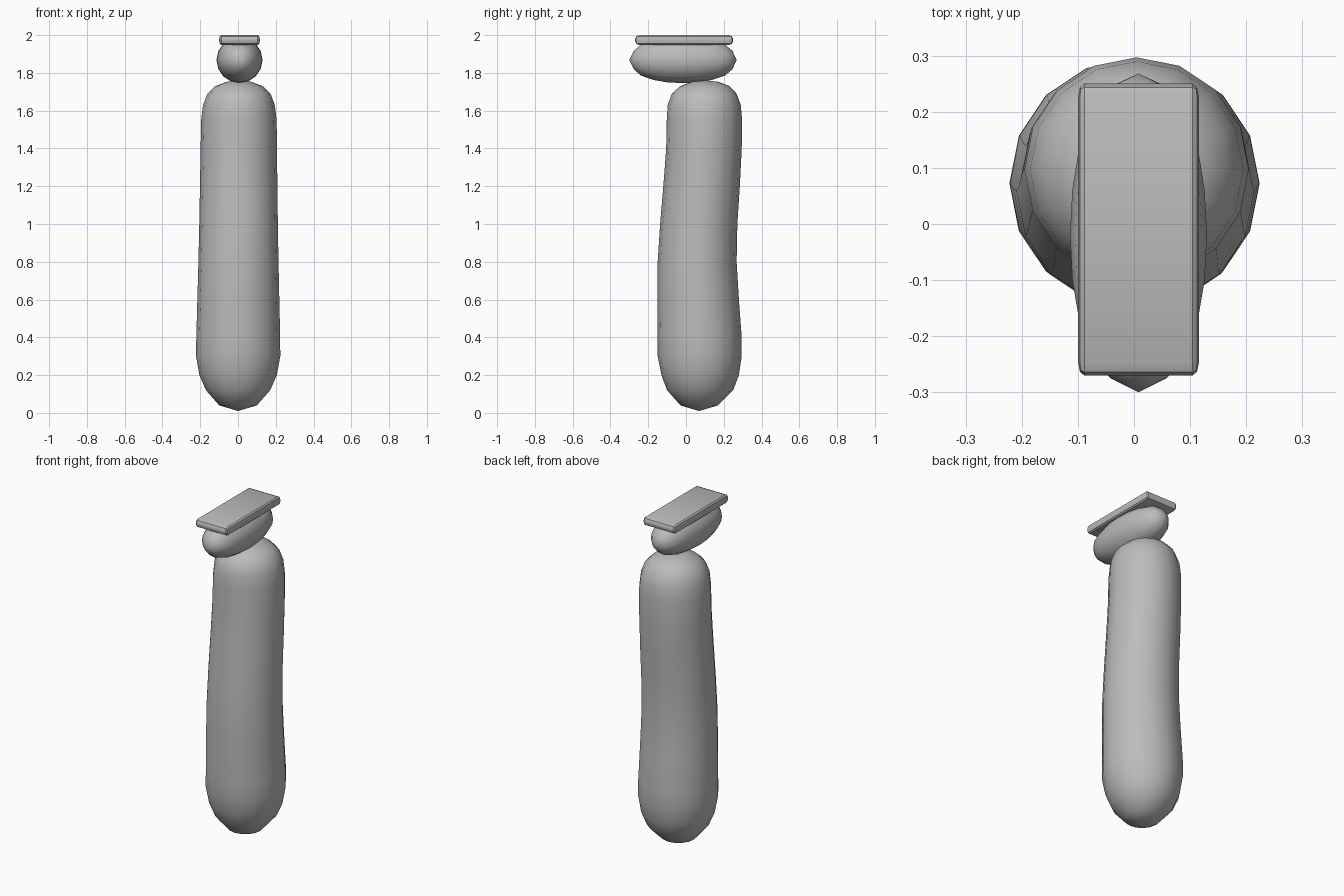
import bpy, bmesh, math

cube = bpy.data.objects.get("Cube")
if cube:
    bpy.data.objects.remove(cube, do_unlink=True)

grey = bpy.data.materials.new("plain grey")
grey.use_nodes = True
colour = (0.5, 0.5, 0.5, 1)
grey.diffuse_color = colour
grey.node_tree.nodes["Principled BSDF"].inputs["Base Color"].default_value = colour


def finish(name, bm, angle):
    bmesh.ops.recalc_face_normals(bm, faces=bm.faces)
    mesh = bpy.data.meshes.new(name)
    bm.to_mesh(mesh)
    bm.free()
    mesh.materials.append(grey)
    obj = bpy.data.objects.new(name, mesh)
    bpy.context.collection.objects.link(obj)
    bpy.ops.object.select_all(action="DESELECT")
    obj.select_set(True)
    bpy.context.view_layer.objects.active = obj
    bpy.ops.object.shade_smooth_by_angle(angle=math.radians(angle))


def loft(name, rings, place, start, end, sides=16):
    """Skin a stack of rings and close both ends to a point."""
    bm = bmesh.new()
    loops = [[bm.verts.new(place(ring, 2 * math.pi * i / sides))
              for i in range(sides)] for ring in rings]
    first, last = bm.verts.new(start), bm.verts.new(end)
    for i in range(sides):
        j = (i + 1) % sides
        bm.faces.new((first, loops[0][j], loops[0][i]))
        bm.faces.new((last, loops[-1][i], loops[-1][j]))
        for a, b in zip(loops, loops[1:]):
            bm.faces.new((a[i], a[j], b[j], b[i]))
    finish(name, bm, 60)


# Curved handle: height, front edge, back edge, half width
handle = [(0.04, -0.03, 0.17, 0.10), (0.12, -0.10, 0.25, 0.17),
          (0.20, -0.13, 0.28, 0.205), (0.30, -0.15, 0.295, 0.223),
          (0.40, -0.15, 0.295, 0.222), (0.60, -0.152, 0.28, 0.217),
          (0.80, -0.15, 0.268, 0.212), (1.00, -0.137, 0.272, 0.208),
          (1.20, -0.12, 0.285, 0.205), (1.40, -0.105, 0.295, 0.202),
          (1.55, -0.102, 0.297, 0.20), (1.63, -0.097, 0.29, 0.19),
          (1.69, -0.075, 0.268, 0.167), (1.73, -0.03, 0.23, 0.125),
          (1.753, 0.03, 0.17, 0.065)]
loft("handle", handle,
     lambda r, t: (0.003 * r[0] + r[3] * math.cos(t),
                   (r[1] + r[2]) / 2 + (r[2] - r[1]) / 2 * math.sin(t), r[0]),
     (0, 0.07, 0.01), (0.005, 0.1, 1.76))

# Rounded neck lying front to back: position and radius
neck = [(-0.275, 0.05), (-0.237, 0.083), (-0.17, 0.106), (-0.1, 0.118),
        (-0.02, 0.122), (0.06, 0.118), (0.135, 0.106), (0.205, 0.083),
        (0.245, 0.05)]
loft("neck", neck,
     lambda r, t: (0.008 + r[1] * math.cos(t), r[0], 1.868 + r[1] * math.sin(t)),
     (0.008, -0.3, 1.868), (0.008, 0.268, 1.868))

# Flat head plate, bevelled before it is narrowed
bm = bmesh.new()
bmesh.ops.create_cube(bm, size=1)
bmesh.ops.scale(bm, vec=(0.43, 0.52, 0.052), verts=bm.verts)
bmesh.ops.bevel(bm, geom=bm.edges[:], offset=0.022, segments=2, profile=0.5,
                affect="EDGES")
bmesh.ops.scale(bm, vec=(0.5, 1, 1), verts=bm.verts)
bmesh.ops.translate(bm, vec=(0.008, -0.01, 1.974), verts=bm.verts)
finish("head_plate", bm, 30)
